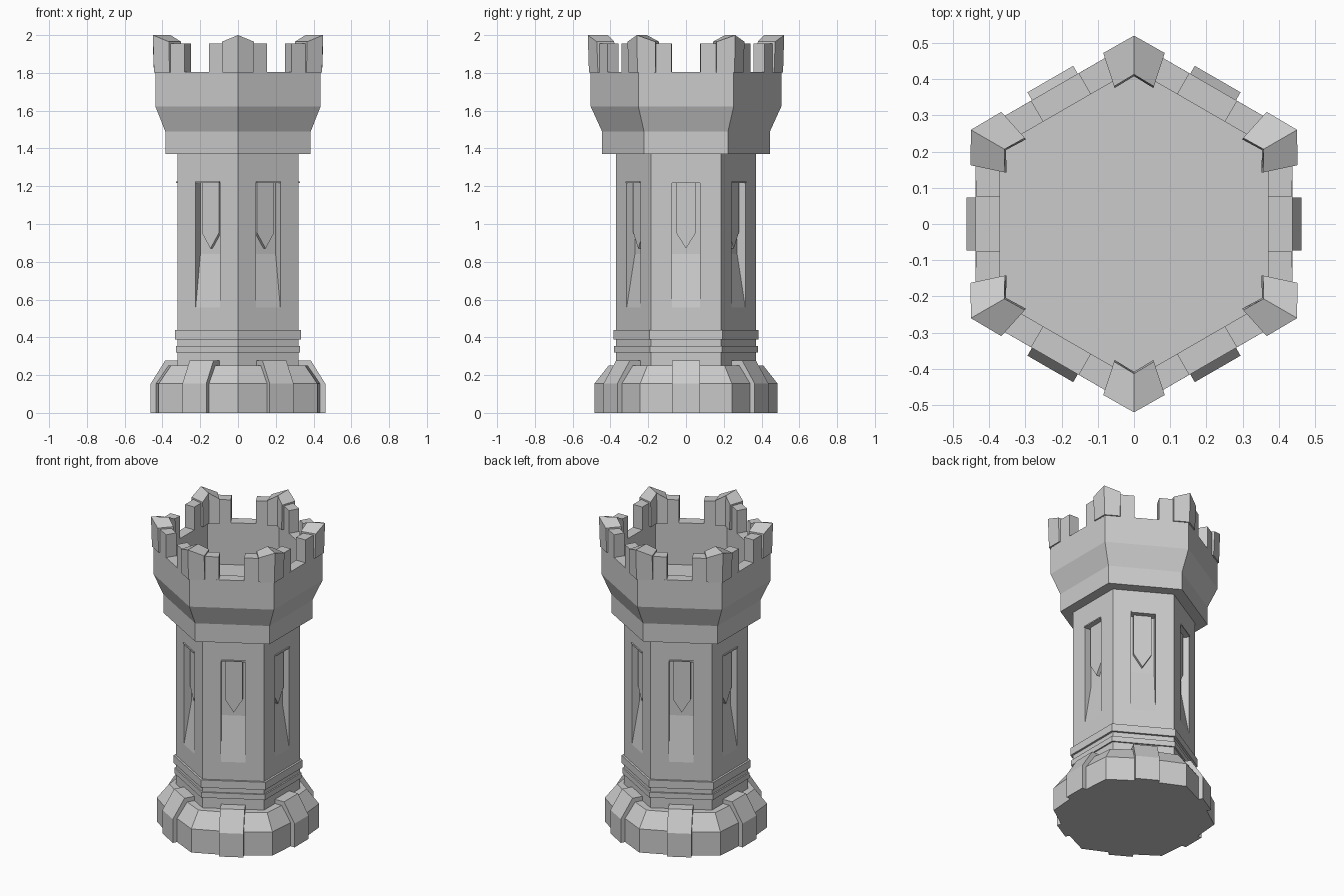
import bpy, bmesh
from math import cos, sin, radians
from mathutils import Matrix

if "Cube" in bpy.data.objects:
    bpy.data.objects.remove(bpy.data.objects["Cube"])

C30 = cos(radians(30))


def finish(name, bm):
    bmesh.ops.recalc_face_normals(bm, faces=bm.faces)
    me = bpy.data.meshes.new(name)
    bm.to_mesh(me)
    bm.free()
    ob = bpy.data.objects.new(name, me)
    bpy.context.collection.objects.link(ob)
    return ob


def turned(name, profile):
    """Stack of rings; profile = (corner radius, mid-face radius or None, z), capped at both ends."""
    bm = bmesh.new()
    loops = []
    for rc, rm, z in profile:
        loop = []
        for k in range(6):
            a = radians(30 + 60 * k)
            loop.append(bm.verts.new((rc * cos(a), rc * sin(a), z)))
            if rm:
                b = a + radians(30)
                loop.append(bm.verts.new((rm * cos(b), rm * sin(b), z)))
        loops.append(loop)
    for lo, hi in zip(loops, loops[1:]):
        n = len(lo)
        for i in range(n):
            j = (i + 1) % n
            bm.faces.new((lo[i], lo[j], hi[j], hi[i]))
    bm.faces.new(loops[0])
    bm.faces.new(loops[-1])
    return finish(name, bm)


def hex_stack(name, profile):
    """Hexagonal stack given (apothem, z)."""
    return turned(name, [(a / C30, None, z) for a, z in profile])


def around(name, build):
    """Six copies of a part round the z axis."""
    bm = bmesh.new()
    for k in range(6):
        old = set(bm.verts)
        build(bm)
        new = [v for v in bm.verts if v not in old]
        bmesh.ops.rotate(bm, verts=new, matrix=Matrix.Rotation(radians(60 * k), 3, 'Z'))
    return finish(name, bm)


def prism(bm, first, second, tops=None):
    """Join two matching outlines into a solid; tops = faces for the second cap."""
    a = [bm.verts.new(p) for p in first]
    b = [bm.verts.new(p) for p in second]
    n = len(a)
    for i in range(n):
        j = (i + 1) % n
        bm.faces.new((a[i], a[j], b[j], b[i]))
    for f in tops or [range(n)]:
        bm.faces.new([a[i] for i in f])
        bm.faces.new([b[i] for i in f])


def side_prism(w, prof):
    """Builder: (x, z) profile extruded across y by half-width w."""
    return lambda bm: prism(bm, [(x, -w, z) for x, z in prof], [(x, w, z) for x, z in prof])


# Base plinth and its six blocks
turned("base", [(0.485, 0.44, 0), (0.485, 0.44, 0.155), (0.41, 0.375, 0.25)])
around("base_blocks", side_prism(0.073, [(0.28, 0), (0.462, 0), (0.462, 0.155),
                                         (0.385, 0.278), (0.28, 0.278)]))

# Shaft with a sloping-silled niche in every face
shaft = hex_stack("shaft", [(0.32, 0.2), (0.32, 1.4)])
cutter = around("niche_cutter", side_prism(0.074, [(0.27, 1.22), (0.27, 0.84), (0.33, 0.5),
                                                   (0.4, 0.5), (0.4, 1.22)]))
cutter.hide_render = True
mod = shaft.modifiers.new("niches", 'BOOLEAN')
mod.operation = 'DIFFERENCE'
mod.solver = 'EXACT'
mod.object = cutter
bpy.context.view_layer.objects.active = shaft
bpy.ops.object.modifier_apply(modifier=mod.name)
bpy.data.objects.remove(cutter)

# Pointed plate inside each niche, thin lintel above
plate = [(-0.053, 1.222), (0.053, 1.222), (0.053, 0.955), (0, 0.87), (-0.053, 0.955)]
around("niche_plates", lambda bm: prism(bm, [(0.265, y, z) for y, z in plate],
                                        [(0.292, y, z) for y, z in plate]))
around("lintels", side_prism(0.074, [(0.3, 1.218), (0.327, 1.218), (0.327, 1.226), (0.3, 1.226)]))

# Moulding rings
hex_stack("lower_ring", [(0.329, 0.32), (0.329, 0.355)])
hex_stack("upper_ring", [(0.333, 0.388), (0.333, 0.438)])

# Flared crown with a sunken floor
hex_stack("crown", [(0.385, 1.37), (0.385, 1.49), (0.437, 1.622), (0.437, 1.805),
                    (0.37, 1.805), (0.37, 1.53)])

# Battlements: angled wall at each corner plus a taller ridged cap
wall = [(0, 0.505), (0.153, 0.416), (0.12, 0.358), (0, 0.427), (-0.12, 0.358), (-0.153, 0.416)]
halves = [(0, 1, 2, 3), (0, 3, 4, 5)]
around("battlement_walls", lambda bm: prism(bm, [(x, y, 1.80) for x, y in wall],
                                            [(x, y, 1.955) for x, y in wall], halves))
cap = [(0, 0.52, 2.0), (0.085, 0.472, 1.965), (0.055, 0.38, 1.965),
       (0, 0.413, 2.0), (-0.055, 0.38, 1.965), (-0.085, 0.472, 1.965)]
around("battlement_caps", lambda bm: prism(bm, [(x * 0.97, y * 0.988, 1.803) for x, y, z in cap],
                                           cap, halves))
